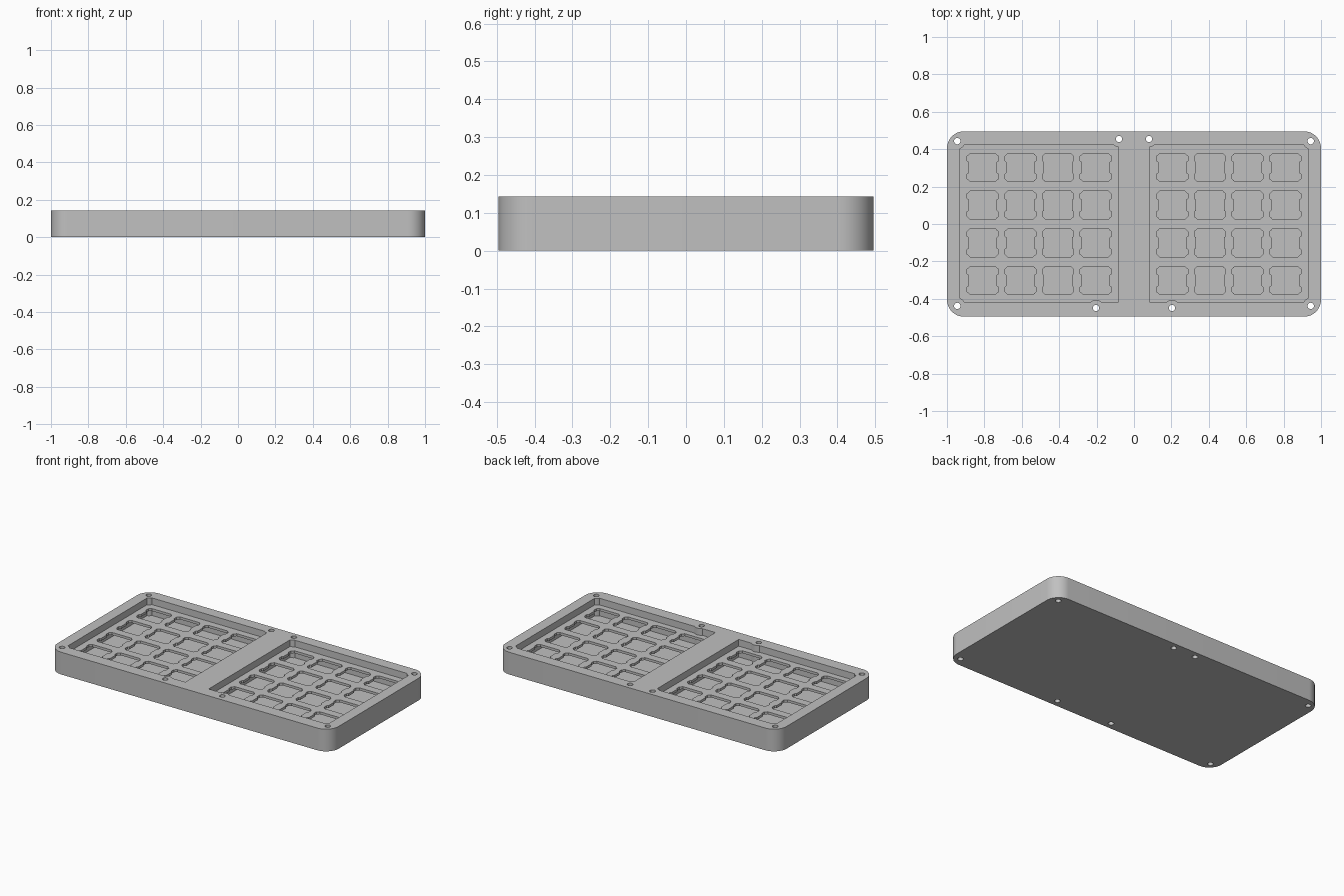
import bpy, bmesh
from math import cos, sin, pi, radians

cube = bpy.data.objects.get("Cube")
if cube:
    bpy.data.objects.remove(cube, do_unlink=True)

grey = bpy.data.materials.new("case grey")
grey.use_nodes = True
COLOUR = (0.53, 0.53, 0.53, 1)
grey.diffuse_color = COLOUR
grey.node_tree.nodes["Principled BSDF"].inputs["Base Color"].default_value = COLOUR

HALF_X, HALF_Y, HEIGHT = 1.0, 0.495, 0.143
FLOOR, PLATE_LOW, PLATE_TOP = 0.03, 0.084, 0.1
PITCH, PAD_X = 0.2014, 0.5067
SCREWS = [(s * x, y) for s in (-1, 1)
          for x, y in ((0.945, 0.443), (0.945, -0.438), (0.08, 0.454), (0.203, -0.449))]


def circle(cx, cy, r, n=24):
    return [(cx + r * cos(2 * pi * i / n), cy + r * sin(2 * pi * i / n)) for i in range(n)]


def rounded_rect(hx, hy, r, steps=12):
    pts = []
    for k, (sx, sy) in enumerate(((1, 1), (-1, 1), (-1, -1), (1, -1))):
        for i in range(steps + 1):
            a = (k + i / steps) * pi / 2
            pts.append((sx * (hx - r) + r * cos(a), sy * (hy - r) + r * sin(a)))
    return pts


def rectangle(x0, x1, y0, y1):
    return [(x0, y0), (x1, y0), (x1, y1), (x0, y1)]


def key_cutout(cx, cy):
    # Square socket with two small wings on each side
    quarter = [(0.074, 0.029), (0.083, 0.035), (0.083, 0.061), (0.074, 0.068), (0.068, 0.075)]
    upper = quarter + [(-x, y) for x, y in reversed(quarter)]
    return [(cx + x, cy + y) for x, y in upper + [(-x, -y) for x, y in upper]]


def prisms(name, outlines, z0, z1):
    bm = bmesh.new()
    for pts in outlines:
        face = bm.faces.new([bm.verts.new((x, y, z0)) for x, y in pts])
        ext = bmesh.ops.extrude_face_region(bm, geom=[face])
        for v in ext["geom"]:
            if isinstance(v, bmesh.types.BMVert):
                v.co.z = z1
    bmesh.ops.recalc_face_normals(bm, faces=bm.faces)
    mesh = bpy.data.meshes.new(name)
    bm.to_mesh(mesh)
    bm.free()
    obj = bpy.data.objects.new(name, mesh)
    bpy.context.collection.objects.link(obj)
    return obj


def subtract(obj, *cutters):
    for cutter in cutters:
        mod = obj.modifiers.new("cut", 'BOOLEAN')
        mod.operation, mod.solver, mod.object = 'DIFFERENCE', 'EXACT', cutter
    bpy.context.view_layer.update()
    result = obj.evaluated_get(bpy.context.evaluated_depsgraph_get())
    mesh = bpy.data.meshes.new_from_object(result)
    obj.modifiers.clear()
    obj.data = mesh


def finish(obj):
    obj.data.materials.clear()
    obj.data.materials.append(grey)
    obj.data.shade_smooth()
    obj.data.set_sharp_from_angle(angle=radians(30))


# Cutters: screw holes, key sockets and the two wells with bosses left around the screws
screw_holes = prisms("screw_hole_cutter", [circle(x, y, 0.017) for x, y in SCREWS], -0.1, 0.3)
sockets = [key_cutout(s * PAD_X + (c - 1.5) * PITCH, (r - 1.5) * PITCH)
           for s in (-1, 1) for c in range(4) for r in range(4)]
key_holes = prisms("key_hole_cutter", sockets, -0.1, 0.3)
bosses = prisms("boss_cutter", [circle(x, y, 0.043) for x, y in SCREWS], -0.2, 0.4)
wells = prisms("well_cutter", [rectangle(-0.93, -0.083, -0.417, 0.422),
                               rectangle(0.083, 0.93, -0.417, 0.422)], FLOOR, 0.3)
subtract(wells, bosses)

# Stacked case layers
outline = rounded_rect(HALF_X, HALF_Y, 0.09)
bottom_tray = prisms("bottom_tray", [outline], 0, PLATE_LOW)
switch_plate = prisms("switch_plate", [outline], PLATE_LOW, PLATE_TOP)
top_frame = prisms("top_frame", [outline], PLATE_TOP, HEIGHT)
subtract(bottom_tray, wells, screw_holes)
subtract(switch_plate, key_holes, screw_holes)
subtract(top_frame, wells, screw_holes)
for part in (bottom_tray, switch_plate, top_frame):
    finish(part)

for cutter in (screw_holes, key_holes, bosses, wells):
    bpy.data.objects.remove(cutter, do_unlink=True)
